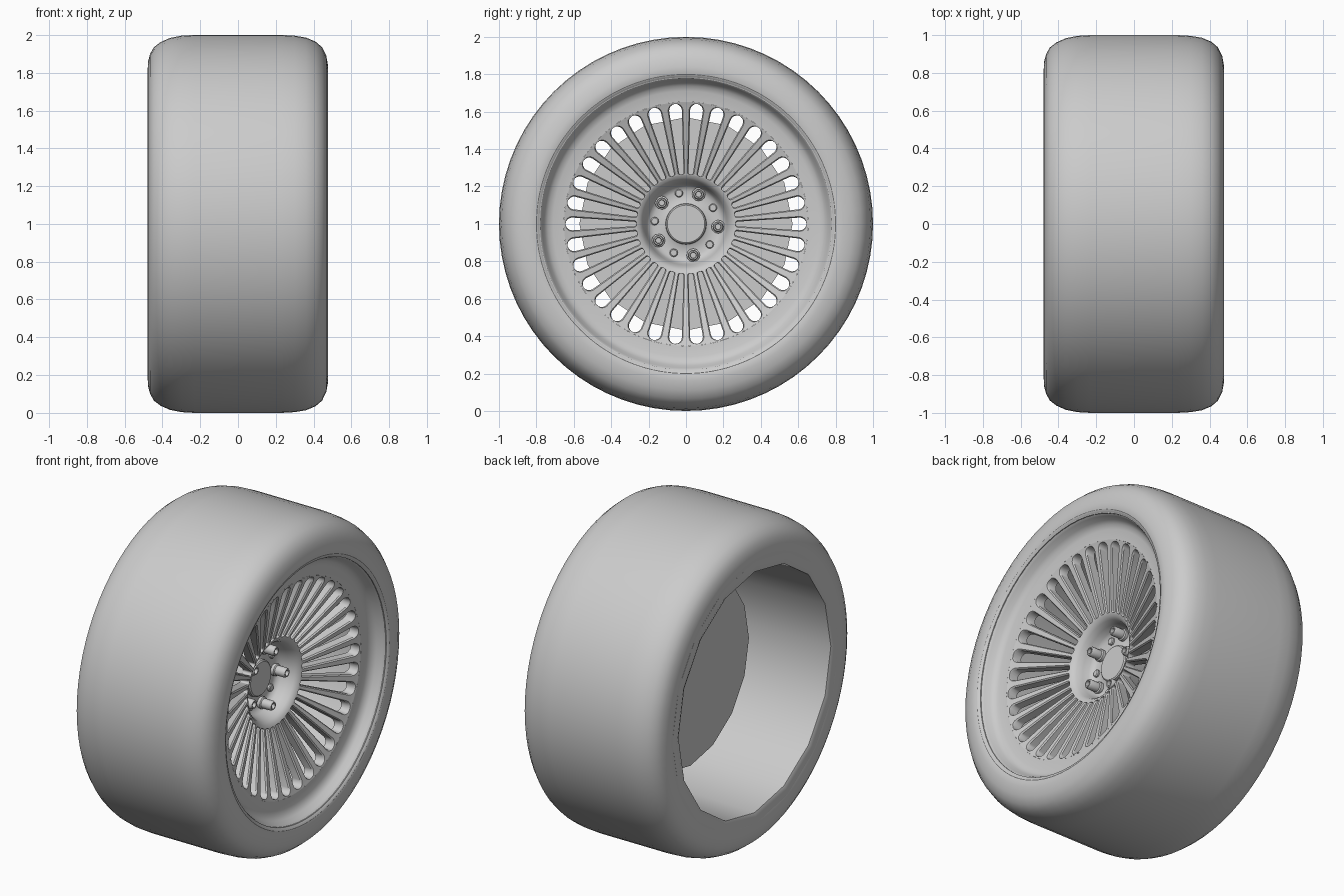
import bpy, bmesh
from math import sin, cos, pi, radians
from mathutils import Matrix

if "Cube" in bpy.data.objects:
    bpy.data.objects.remove(bpy.data.objects["Cube"])

AXLE = 1.0      # height of the wheel axis
SLOTS = 34


def finish(name, bm, angle=40):
    bmesh.ops.remove_doubles(bm, verts=bm.verts, dist=0.0004)
    bmesh.ops.recalc_face_normals(bm, faces=bm.faces)
    me = bpy.data.meshes.new(name)
    bm.to_mesh(me)
    bm.free()
    ob = bpy.data.objects.new(name, me)
    bpy.context.collection.objects.link(ob)
    bpy.ops.object.select_all(action='DESELECT')
    ob.select_set(True)
    bpy.context.view_layer.objects.active = ob
    bpy.ops.object.shade_smooth_by_angle(angle=radians(angle))
    return ob


def lathe(bm, profile, n, cy=0.0, cz=AXLE, closed=False):
    """Spin (x, radius) points around an axis parallel to x."""
    rings = []
    for x, r in profile:
        if r == 0:
            rings.append([bm.verts.new((x, cy, cz))] * n)
        else:
            rings.append([bm.verts.new((x, cy + r * cos(2 * pi * i / n), cz + r * sin(2 * pi * i / n)))
                          for i in range(n)])
    pairs = list(zip(rings, rings[1:]))
    if closed:
        pairs.append((rings[-1], rings[0]))
    for a, b in pairs:
        for i in range(n):
            j = (i + 1) % n
            quad = list(dict.fromkeys((a[i], a[j], b[j], b[i])))
            bm.faces.new(quad)


def turned(name, profile, n, closed=False, angle=40):
    bm = bmesh.new()
    lathe(bm, profile, n, closed=closed)
    return finish(name, bm, angle)


# Tyre
turned("tyre", [(-.468, .78), (-.478, .82), (-.476, .86), (-.465, .90), (-.445, .935), (-.41, .962),
                (-.36, .984), (-.30, .996), (-.23, 1), (.23, 1), (.30, .996), (.36, .986),
                (.41, .965), (.445, .935), (.467, .89), (.476, .84), (.476, .81), (.465, .78)],
       72, closed=True)

# Rim barrel, open at the back, low side count
turned("rim_barrel", [(-.474, .81), (-.478, .765), (-.468, .742), (.35, .725), (.35, .75), (-.44, .775)],
       16, closed=True)

# Front rim lip and outer dish
turned("rim_lip", [(.468, .815), (.474, .80), (.468, .785), (.445, .77), (.415, .757), (.395, .738),
                   (.386, .71), (.381, .652), (.32, .652), (.33, .76), (.44, .80)],
       SLOTS * 4, closed=True)


# Spoked face: tapered slots with bevelled edges between neighbouring spokes
def dish_x(r):
    return .25 + (r - .262) / (.652 - .262) * .131


W0, W1, R0, R1 = .012, .034, .276, .610
rows = [(.262, 0), (.265, 0)]
rows += [(R0 - W0 * .92 * cos(k), W0 * sin(k)) for k in (pi / 6, pi / 3, pi / 2)]
rows += [(R0 + (R1 - R0) * t, W0 + (W1 - W0) * t) for t in (.25, .5, .75, 1)]
rows += [(R1 + W1 * sin(k), W1 * cos(k)) for k in (pi / 8, pi / 4, 3 * pi / 8)]
rows += [(R1 + W1, 0), (.652, 0)]

bm = bmesh.new()
half = pi / SLOTS
for s in range(SLOTS):
    mid = (s + .5) * 2 * pi / SLOTS
    prev = None
    for r, w in rows:
        edge = half - w / r                       # angle from spoke middle to slot wall
        shoulder = edge - (.006 / r if w else 0)
        drop = .008 if w else 0
        x = dish_x(r)
        section = [(x, 0), (x, shoulder), (x - drop, edge), (x - .06, edge),
                   (x - .06, -edge), (x - drop, -edge), (x, -shoulder)]
        ring = [bm.verts.new((px, r * cos(mid + a), AXLE + r * sin(mid + a))) for px, a in section]
        if prev:
            for i in range(7):
                # no inner walls where neighbouring spokes are fused
                if i in (2, 4) and prev_w == 0 and w == 0:
                    continue
                j = (i + 1) % 7
                bm.faces.new((prev[i], prev[j], ring[j], ring[i]))
        prev, prev_w = ring, w
finish("spoked_face", bm, 35)

# Concave hub with a centre cap
turned("hub", [(-.01, 0), (-.01, .23), (.19, .262), (.25, .262), (.243, .248), (.225, .233), (.19, .22),
               (.155, .21), (.135, .197), (.127, .175), (.127, .115), (.132, .109), (.15, .107),
               (.156, .10), (.156, 0)], 68)

# Brake disc behind the spokes
turned("brake_disc", [(-.03, 0), (-.03, .57), (.0, .57), (.0, 0)], 16, angle=30)


# Wheel nuts and small studs between them
def ring_of(name, profile, n, radius, start):
    bm = bmesh.new()
    for k in range(5):
        a = radians(start + 72 * k)
        lathe(bm, profile, n, radius * cos(a), AXLE + radius * sin(a))
    finish(name, bm, 35)


ring_of("wheel_nuts", [(.11, .036), (.145, .036), (.15, .029), (.205, .029), (.215, .024),
                       (.215, .017), (.195, .015), (.195, 0)], 12, .172, -5)
ring_of("hub_studs", [(.11, .022), (.137, .022), (.142, .017), (.142, 0)], 12, .168, 31)
